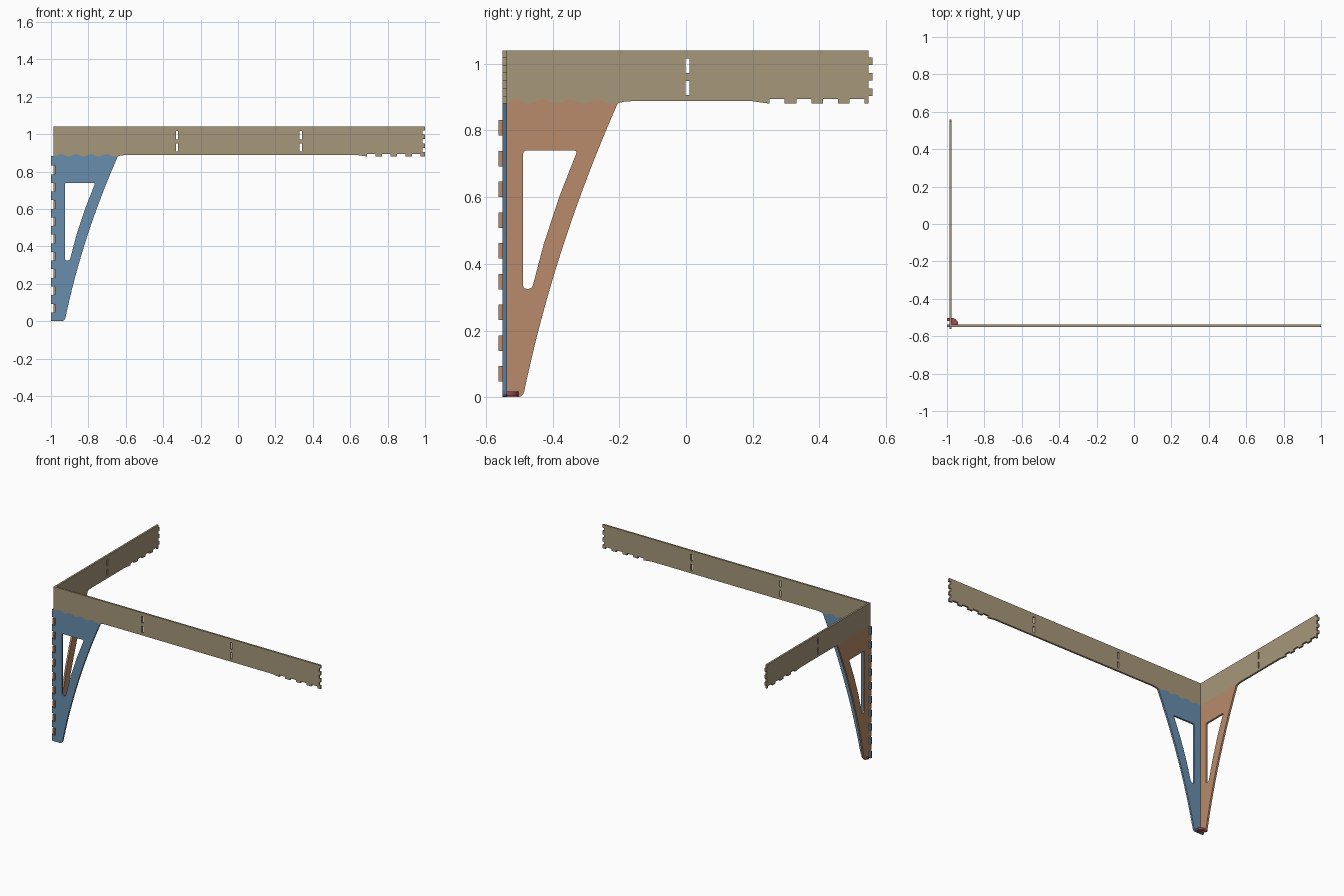
import bpy, bmesh, math
from mathutils import Vector

if "Cube" in bpy.data.objects:
    bpy.data.objects.remove(bpy.data.objects["Cube"])

T = 0.0125                      # sheet thickness
CX, CY = -0.975, -0.5375        # inner corner where the two sheets meet


def material(name, rgb):
    m = bpy.data.materials.new(name)
    m.diffuse_color = (*rgb, 1)
    m.use_nodes = True
    m.node_tree.nodes["Principled BSDF"].inputs["Base Color"].default_value = m.diffuse_color
    return m


TAN = material("tan_board", (0.39, 0.31, 0.195))
BLUE = material("blue_board", (0.14, 0.27, 0.42))
ORANGE = material("orange_board", (0.48, 0.26, 0.145))
RED = material("red_board", (0.36, 0.07, 0.08))


# Placement of a flat profile (u, v) at sheet depth w
def front(u, v, w):
    return (CX + u, CY - w, v)


def side(u, v, w):
    return (CX - w, CY + u, v)


def flat(u, v, w):
    return (CX + u, CY + v, 0.004 + w)


def sheet(name, loops, place, mat):
    """Cut a sheet from an outline and its holes."""
    bm = bmesh.new()
    edges = []
    for loop in loops:
        vs = [bm.verts.new((u, v, 0)) for u, v in loop]
        edges += [bm.edges.new((a, b)) for a, b in zip(vs, vs[1:] + vs[:1])]
    bmesh.ops.triangle_fill(bm, edges=edges, use_beauty=True, normal=(0, 0, 1))
    ext = bmesh.ops.extrude_face_region(bm, geom=bm.faces[:])
    for v in ext["geom"]:
        if isinstance(v, bmesh.types.BMVert):
            v.co.z = T
    for v in bm.verts:
        v.co = place(*v.co)
    bmesh.ops.recalc_face_normals(bm, faces=bm.faces[:])
    me = bpy.data.meshes.new(name)
    bm.to_mesh(me)
    bm.free()
    me.materials.append(mat)
    ob = bpy.data.objects.new(name, me)
    bpy.context.collection.objects.link(ob)
    return ob


def rect(u0, u1, v0, v1):
    return [(u0, v0), (u1, v0), (u1, v1), (u0, v1)]


def steps(base, other, spans):
    """Rising edge at u=base that jumps to u=other inside each span."""
    pts = []
    for a, b in spans:
        pts += [(base, a), (other, a), (other, b), (base, b)]
    return pts


def rounded(pts, r):
    """Round the corners of a polygon."""
    out = []
    for i, p in enumerate(pts):
        p = Vector(p)
        a, b = Vector(pts[i - 1]), Vector(pts[(i + 1) % len(pts)])
        a, b = p + (a - p).normalized() * r, p + (b - p).normalized() * r
        for k in range(6):
            t = k / 5
            out.append(tuple(a * (1 - t) ** 2 + p * 2 * t * (1 - t) + b * t * t))
    return out


# Wavy joint shared by legs and aprons
def wave(u):
    return 0.887 + 0.006 * math.cos(2 * math.pi * (u - 0.028) / 0.081)


WAVE = [(0.3115 * i / 56, wave(0.3115 * i / 56)) for i in range(57)]
TIP = (0.3325, 0.881)
TOP = 1.04
APRON_TABS = [(0.904, 0.926), (0.95, 0.973), (0.997, 1.0195)]


def apron(name, place, left, left_step, end, right, right_step, slots):
    # Bottom edge: wave, shallow rise, then square notches near the far end
    pts = [(left, wave(0))] if left < 0 else []
    pts += WAVE + [TIP, (0.35, 0.886), (0.375, 0.888)]
    pts += [(end - 0.35, 0.888), (end - 0.33, 0.885), (end - 0.308, 0.882)]
    for k in (3, 2, 1, 0):
        d = 0.0115 + 0.08 * k
        pts += [(end - d - 0.045, 0.881), (end - d - 0.045, 0.894),
                (end - d, 0.894), (end - d, 0.881)]
    pts += [(right, 0.881)] + steps(right, right_step, APRON_TABS)
    pts += [(right, TOP), (left, TOP)]
    pts += steps(left, left_step, APRON_TABS)[::-1]
    holes = []
    for s in slots:
        holes += [rect(s, s + T, 0.907, 0.949), rect(s, s + T, 0.972, 1.0165)]
    sheet(name, [pts] + holes, place, TAN)


apron("front_apron", front, -T, 0, 1.9625, 1.975, 1.9625, [0.643, 1.304])
apron("side_apron", side, 0, -T, 1.085, 1.085, 1.085 + T, [0.536])

# Legs: finger-jointed back edge, bowed outer edge, window cut-out
FINGERS = [(0.0465 + 0.0923 * k, 0.093 + 0.0923 * k) for k in range(9)]
WINDOW = rounded([(0.049, 0.74), (0.049, 0.325), (0.0755, 0.325),
                  (0.111, 0.46), (0.157, 0.6), (0.212, 0.74)], 0.012)


def leg(name, place, base, step, mat):
    pts = [(base, 0), (0.034, 0), (0.043, 0.003), (0.049, 0.009)]
    a, c, b = Vector((0.0525, 0.018)), Vector((0.1425, 0.45)), Vector(TIP)
    for k in range(25):
        t = k / 24
        pts.append(tuple(a * (1 - t) ** 2 + c * 2 * t * (1 - t) + b * t * t))
    pts += WAVE[::-1]
    if base < 0:
        pts.append((base, wave(0)))
    pts += steps(base, step, FINGERS)[::-1]
    sheet(name, [pts, WINDOW], place, mat)


leg("front_leg", front, -2 * T, 0, BLUE)
leg("side_leg", side, 0, -2 * T, ORANGE)

# Quarter-round foot plate tucked in the corner, with a small locking tab
arc = [(0.035 * math.cos(math.pi / 2 * k / 12), 0.035 * math.sin(math.pi / 2 * k / 12))
       for k in range(13)]
sheet("foot_plate", [[(0, 0)] + arc], flat, RED)
sheet("foot_tab", [rect(-2 * T, 0, 0.02, 0.034)], flat, RED)
